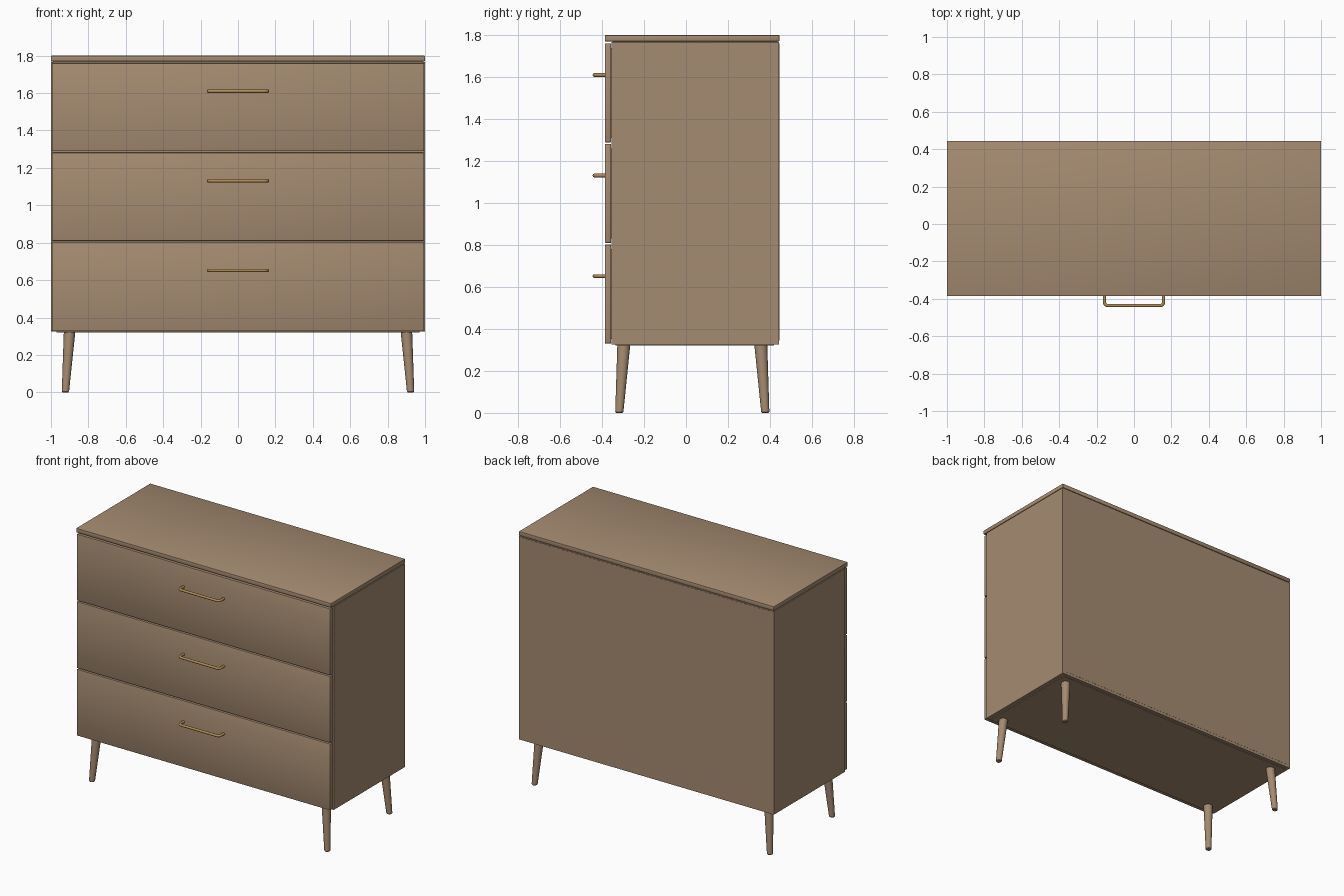
import bpy, bmesh, math
from mathutils import Vector

if "Cube" in bpy.data.objects:
    bpy.data.objects.remove(bpy.data.objects["Cube"])


def material(name, rgb):
    m = bpy.data.materials.new(name)
    m.diffuse_color = (*rgb, 1)
    m.use_nodes = True
    m.node_tree.nodes["Principled BSDF"].inputs["Base Color"].default_value = m.diffuse_color
    return m


WOOD = material("warm_wood", (0.375, 0.258, 0.165))
BRASS = material("brass", (0.44, 0.26, 0.09))


def finish(ob, mat, angle=35):
    ob.data.materials.clear()
    ob.data.materials.append(mat)
    bpy.ops.object.select_all(action='DESELECT')
    ob.select_set(True)
    bpy.context.view_layer.objects.active = ob
    bpy.ops.object.shade_smooth_by_angle(angle=math.radians(angle))


def panel(name, x, y, z, bevel=0.0):
    """Box given by its (min, max) on each axis, with softened edges."""
    bm = bmesh.new()
    bmesh.ops.create_cube(bm, size=1)
    for v in bm.verts:
        v.co = Vector([lo + (c + 0.5) * (hi - lo) for c, (lo, hi) in zip(v.co, (x, y, z))])
    if bevel:
        bmesh.ops.bevel(bm, geom=bm.edges[:], offset=bevel, segments=2,
                        profile=0.5, affect='EDGES')
    me = bpy.data.meshes.new(name)
    bm.to_mesh(me)
    bm.free()
    ob = bpy.data.objects.new(name, me)
    bpy.context.collection.objects.link(ob)
    finish(ob, WOOD)


def leg(name, top, foot):
    """Tapered splayed leg with horizontal ends and a softened foot."""
    n = 24
    top, foot = Vector(top), Vector(foot)
    bm = bmesh.new()
    rings = []
    for t, r in ((0, 0.015), (0.015, 0.0195), (1, 0.031)):
        c = foot.lerp(top, t)
        rings.append([bm.verts.new((c.x + r * math.cos(2 * math.pi * i / n),
                                    c.y + r * math.sin(2 * math.pi * i / n), c.z))
                      for i in range(n)])
    for a, b in zip(rings, rings[1:]):
        for i in range(n):
            j = (i + 1) % n
            bm.faces.new((a[i], a[j], b[j], b[i]))
    bm.faces.new(rings[0][::-1])
    bm.faces.new(rings[-1])
    me = bpy.data.meshes.new(name)
    bm.to_mesh(me)
    bm.free()
    ob = bpy.data.objects.new(name, me)
    bpy.context.collection.objects.link(ob)
    finish(ob, WOOD)


def handle(name, z):
    """Bent round bar with rounded corners."""
    half, front, back, r = 0.158, -0.436, -0.38, 0.018
    arc = [(half - r + r * math.cos(a), front + r - r * math.sin(a))
           for a in (math.pi / 2 * i / 5 for i in range(6))]
    right = [(half, back)] + arc
    path = right + [(-x, y) for x, y in reversed(right)]
    cu = bpy.data.curves.new(name, 'CURVE')
    cu.dimensions = '3D'
    cu.bevel_depth = 0.009
    cu.bevel_resolution = 3
    cu.use_fill_caps = True
    sp = cu.splines.new('POLY')
    sp.points.add(len(path) - 1)
    for p, (x, y) in zip(sp.points, path):
        p.co = (x, y, z, 1)
    ob = bpy.data.objects.new(name, cu)
    bpy.context.collection.objects.link(ob)
    bpy.ops.object.select_all(action='DESELECT')
    ob.select_set(True)
    bpy.context.view_layer.objects.active = ob
    bpy.ops.object.convert(target='MESH')
    finish(bpy.context.object, BRASS, 50)


# Cabinet body, base panel and top
panel("cabinet_body", (-1, 1), (-0.355, 0.444), (0.325, 1.766))
panel("base_panel", (-0.97, 0.97), (-0.335, 0.42), (0.32, 0.345))
panel("back_panel", (-0.97, 0.97), (0.43, 0.445), (0.345, 1.76))
panel("top_panel", (-1, 1), (-0.386, 0.445), (1.77, 1.80), 0.003)
panel("top_spacer", (-0.99, 0.99), (-0.35, 0.437), (1.76, 1.775))

# Three drawers with handles
for i, label in enumerate(("bottom", "middle", "top")):
    z = 0.331 + i * 0.479
    panel(label + "_drawer_front", (-0.994, 0.994), (-0.386, -0.357), (z, z + 0.471), 0.003)
    panel(label + "_drawer_box", (-0.97, 0.97), (-0.36, -0.34), (z + 0.02, z + 0.45))
    handle(label + "_handle", 0.652 + i * 0.479)

# Four splayed legs
for side, sx in (("left", -1), ("right", 1)):
    leg("front_leg_" + side, (sx * 0.9, -0.296, 0.33), (sx * 0.923, -0.318, 0))
    leg("back_leg_" + side, (sx * 0.9, 0.356, 0.33), (sx * 0.923, 0.378, 0))
